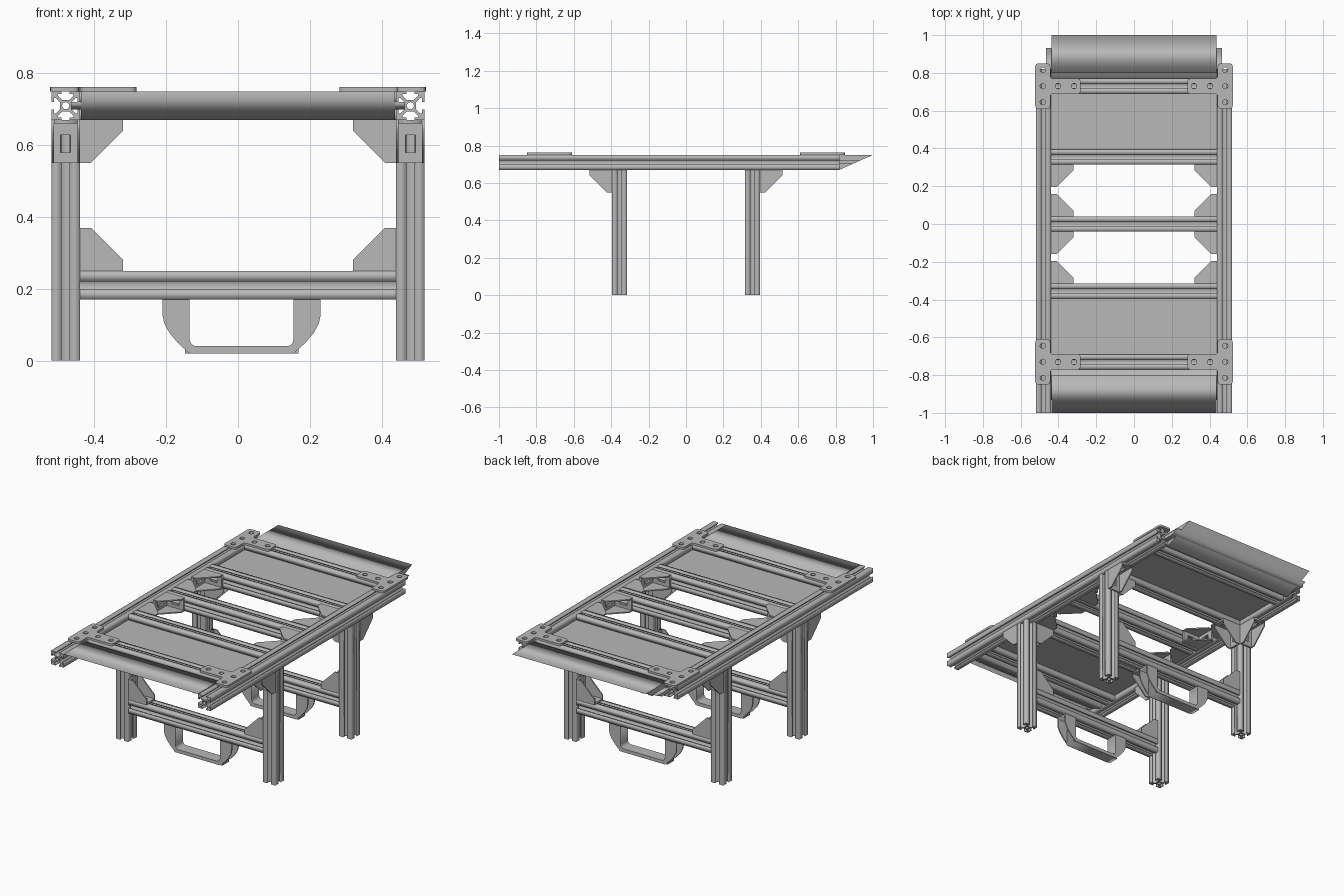
import bpy, bmesh, math
from mathutils import Matrix, Vector

cube = bpy.data.objects.get("Cube")
if cube:
    bpy.data.objects.remove(cube, do_unlink=True)

metal = bpy.data.materials.new("plain_grey")
metal.use_nodes = True
grey = (0.48, 0.48, 0.48, 1)
metal.diffuse_color = grey
metal.node_tree.nodes["Principled BSDF"].inputs["Base Color"].default_value = grey

X, Y, Z = Vector((1, 0, 0)), Vector((0, 1, 0)), Vector((0, 0, 1))


def frame(a, b, origin=(0, 0, 0)):
    """Matrix taking local x to a, local y to b and local z to a x b."""
    a, b = Vector(a), Vector(b)
    m = Matrix((a, b, a.cross(b))).transposed().to_4x4()
    m.translation = Vector(origin)
    return m


def slab(loops, length):
    """Mesh of outline loops (first outer, rest holes) extruded along z."""
    curve = bpy.data.curves.new("outline", 'CURVE')
    curve.dimensions = '2D'
    curve.fill_mode = 'BOTH'
    curve.extrude = length / 2
    for loop in loops:
        s = curve.splines.new('POLY')
        s.points.add(len(loop) - 1)
        for p, (x, y) in zip(s.points, loop):
            p.co = (x, y, 0, 1)
        s.use_cyclic_u = True
    ob = bpy.data.objects.new("outline", curve)
    bpy.context.scene.collection.objects.link(ob)
    dg = bpy.context.evaluated_depsgraph_get()
    mesh = bpy.data.meshes.new_from_object(ob.evaluated_get(dg))
    bpy.data.objects.remove(ob, do_unlink=True)
    bpy.data.curves.remove(curve)
    return mesh


def merge(pieces):
    """Join (mesh, matrix) pieces into one clean mesh."""
    bm = bmesh.new()
    for mesh, m in pieces:
        mesh = mesh.copy()
        mesh.transform(m)
        bm.from_mesh(mesh)
        bpy.data.meshes.remove(mesh)
    bmesh.ops.remove_doubles(bm, verts=bm.verts, dist=1e-5)
    bmesh.ops.recalc_face_normals(bm, faces=bm.faces)
    out = bpy.data.meshes.new("part")
    bm.to_mesh(out)
    bm.free()
    out.materials.clear()
    out.materials.append(metal)
    return out


def place(name, mesh, m):
    ob = bpy.data.objects.new(name, mesh)
    ob.matrix_world = m
    bpy.context.scene.collection.objects.link(ob)


def rect(x0, x1, y0, y1):
    return [(x0, y0), (x1, y0), (x1, y1), (x0, y1)]


def circle(x, y, r, n=16):
    return [(x + r * math.cos(math.tau * i / n), y + r * math.sin(math.tau * i / n)) for i in range(n)]


def rounded(points, r, n=4):
    """Soften every corner of a polygon."""
    out = []
    for i, p in enumerate(points):
        p = Vector(p)
        a = p + (Vector(points[i - 1]) - p).normalized() * r
        b = p + (Vector(points[(i + 1) % len(points)]) - p).normalized() * r
        for k in range(n + 1):
            t = k / n
            q = a * (1 - t) ** 2 + p * 2 * t * (1 - t) + b * t * t
            out.append((q.x, q.y))
    return out


# Slotted bar section: one side turned four times, with a bore
half = [(.04, -.011), (.033, -.011), (.033, -.022), (.028, -.022), (.016, -.01)]
side = [(.04, -.04)] + half + [(x, -y) for x, y in reversed(half)]
section = []
for turn in range(4):
    for x, y in side:
        for _ in range(turn):
            x, y = -y, x
        section.append((x, y))


def bar_mesh(length):
    return merge([(slab([section, circle(0, 0, .01, 12)], length), Matrix())])


rail, cross, leg = bar_mesh(1.82), bar_mesh(.88), bar_mesh(.67)
along_x, along_y = frame(Y, Z), frame(Z, X)

# Corner bracket: two cheeks and two slotted flanges
cheek = slab([[(0, 0), (.12, 0), (.12, .03), (.03, .12), (0, .12)]], .007)
flange = slab([rect(0, .12, -.034, .034), rect(.042, .09, -.014, .014)], .01)
bracket = merge([
    (cheek, Matrix.Translation((0, 0, .0365))),
    (cheek, Matrix.Translation((0, 0, -.0365))),
    (flange, frame(X, Z, (0, .005, 0))),
    (flange, frame(Y, Z, (.005, 0, 0))),
])

# Tee joining plate with five screw holes
tee = rounded([(-.04, -.12), (.04, -.12), (.04, -.04), (.2, -.04),
               (.2, .04), (.04, .04), (.04, .12), (-.04, .12)], .018)
holes = [circle(x, y, .014) for x, y in ((0, -.085), (0, 0), (0, .085), (.08, 0), (.165, 0))]
tee_plate = merge([(slab([tee] + holes, .012), Matrix())])

# Carry handle: two full cheeks around a thinner hollow core
arc = [(.22 - .075 * t ** 2, .125 - .105 * t ** 1.15) for t in (0, .25, .5, .75, 1)]
bend = [(.145, .06), (.142, .049), (.135, .042), (.125, .04)]


def u_shape(right):
    return right + [(-x, z) for x, z in reversed(right)]


outer = [(.145, .17), (.22, .17)] + arc
core = [(.145, .17), (.22, .17), (.22, .16), (.158, .16), (.158, .02)]
full = u_shape(list(reversed(bend)) + outer)
thin = u_shape(list(reversed(bend)) + core)
handle_cheek, handle_core = slab([full], .008), slab([thin], .06)
handle = merge([
    (handle_cheek, Matrix.Translation((0, 0, .031))),
    (handle_cheek, Matrix.Translation((0, 0, -.031))),
    (handle_core, Matrix()),
])

# End ramp: wedge plus a tongue that slides into the bar slots
wedge = slab([[(.8, .67), (.82, .67), (1, .75), (.8, .75)]], .874)
tongue = slab([[(.76, .70), (.8875, .70), (.9325, .72), (.76, .72)]], .93)
ramp = merge([(wedge, Matrix()), (tongue, Matrix())])

# Flat deck panel held in the slots
panel = merge([(slab([rect(-.462, .462, .378, .708)], .02), Matrix())])

# Frame bars
for y in (-.73, -.355, 0, .355, .73):
    place("deck_crossbar", cross, Matrix.Translation((0, y, .71)) @ along_x)
for sx, hand in ((1, "left"), (-1, "right")):
    place(hand + "_rail", rail, Matrix.Translation((sx * .48, -.09, .71)) @ along_y)
    # Deck corner brackets
    for y, d in ((.315, -1), (.04, 1), (-.04, -1), (-.315, 1)):
        place(hand + "_deck_bracket", bracket, frame(-sx * X, d * Y, (sx * .44, y, .71)))
    for sy, end in ((1, "back"), (-1, "front")):
        label = end + "_" + hand
        place(label + "_leg", leg, Matrix.Translation((sx * .48, sy * .355, .335)))
        place(label + "_upper_bracket", bracket, frame(-sx * X, -Z, (sx * .44, sy * .355, .67)))
        place(label + "_lower_bracket", bracket, frame(-sx * X, Z, (sx * .44, sy * .355, .25)))
        place(label + "_rail_bracket", bracket, frame(sy * Y, -Z, (sx * .48, sy * .395, .67)))
        place(label + "_tee_plate", tee_plate, frame(-sx * X, Y, (sx * .483, sy * .73, .756)))

# Parts repeated at the front and back ends
for sy, end in ((1, "back"), (-1, "front")):
    place(end + "_ramp", ramp, frame(sy * Y, Z))
    place(end + "_panel", panel, frame(sy * X, sy * Y, (0, 0, .71)))
    place(end + "_lower_crossbar", cross, Matrix.Translation((0, sy * .355, .21)) @ along_x)
    place(end + "_handle", handle, frame(X, Z, (.01, sy * .355, 0)))
